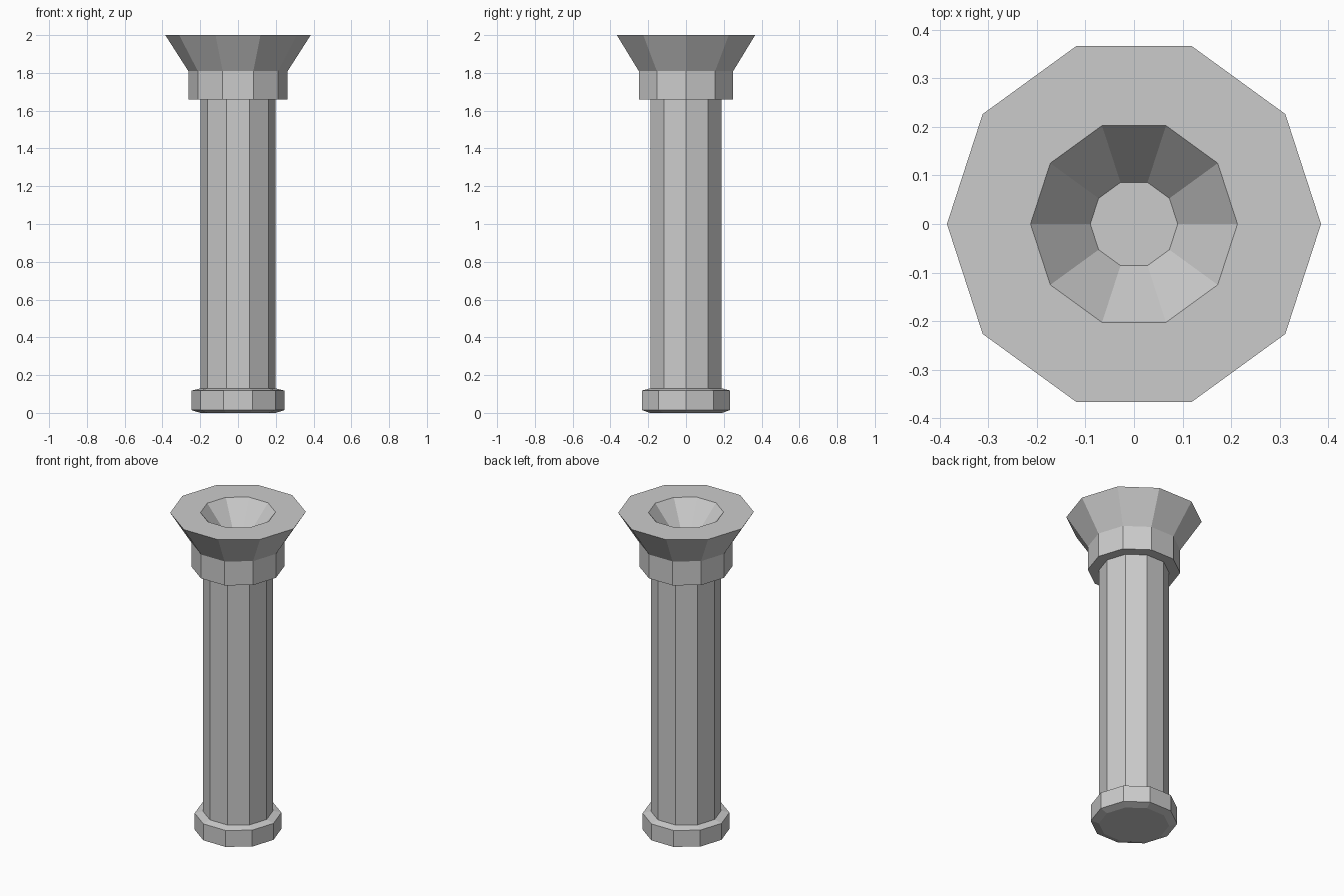
import bpy, bmesh
from math import cos, sin, pi

if "Cube" in bpy.data.objects:
    bpy.data.objects.remove(bpy.data.objects["Cube"])

SIDES = 10


def lathe(name, profile):
    """Spin a (radius, z) profile into a flat-faced closed solid."""
    bm = bmesh.new()
    rings = [[bm.verts.new((r * cos(2 * pi * i / SIDES), r * sin(2 * pi * i / SIDES), z))
              for i in range(SIDES)] for r, z in profile]
    for low, high in zip(rings, rings[1:]):
        for i in range(SIDES):
            j = (i + 1) % SIDES
            bm.faces.new((low[i], low[j], high[j], high[i]))
    bm.faces.new(rings[0][::-1])
    bm.faces.new(rings[-1])
    bmesh.ops.recalc_face_normals(bm, faces=bm.faces)
    mesh = bpy.data.meshes.new(name)
    bm.to_mesh(mesh)
    bm.free()
    obj = bpy.data.objects.new(name, mesh)
    bpy.context.collection.objects.link(obj)
    return obj


# One continuous column skin
lathe("column", [
    (0.20, 0.0), (0.246, 0.015), (0.246, 0.118), (0.199, 0.13),  # chamfered foot
    (0.199, 1.66),                                               # shaft
    (0.263, 1.66), (0.263, 1.81),                                # collar
    (0.385, 2.0),                                                # flared top
    (0.213, 2.0), (0.09, 1.853),                                 # sunken bowl
])
